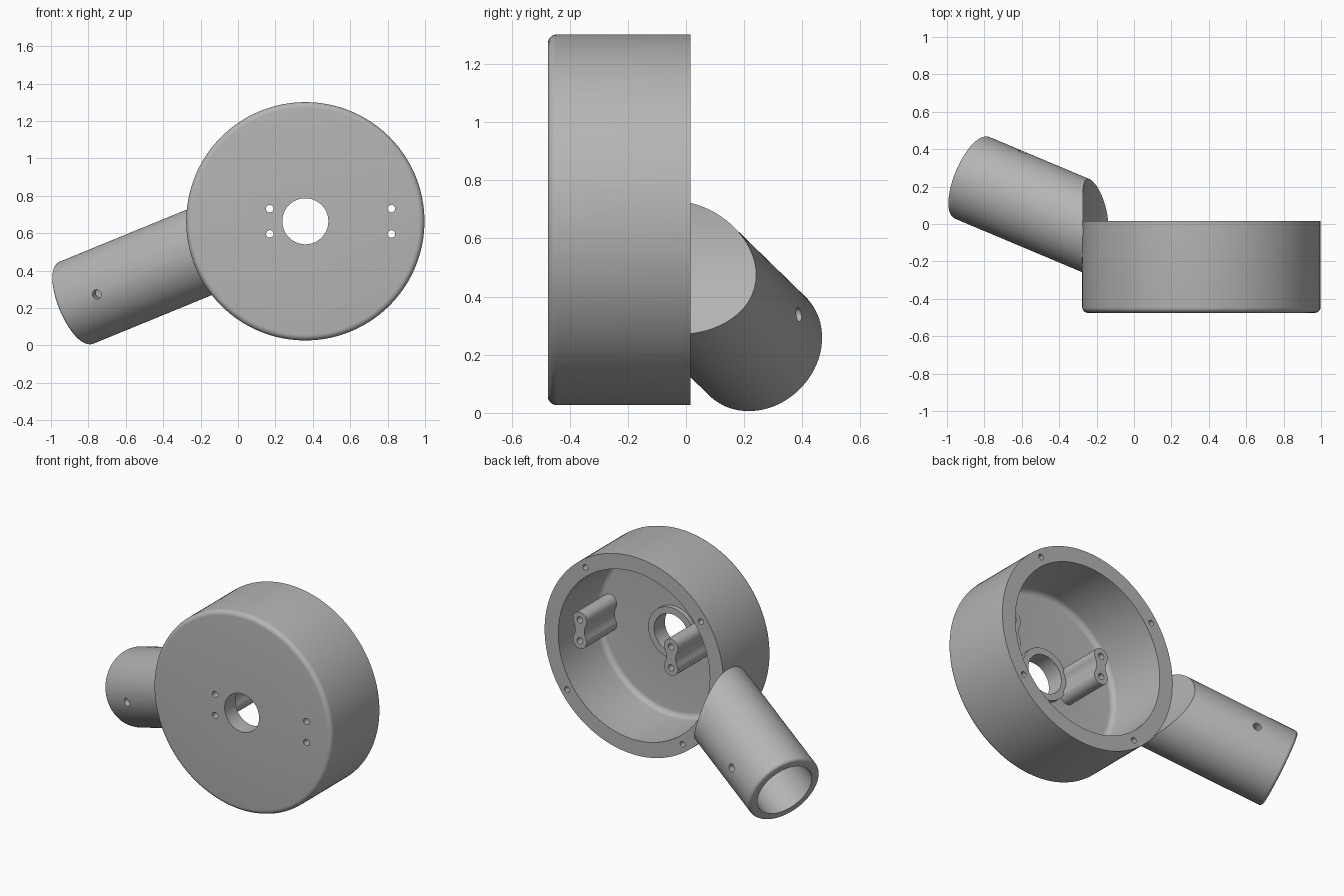
import bpy, bmesh, math
from mathutils import Vector, Matrix

if "Cube" in bpy.data.objects:
    bpy.data.objects.remove(bpy.data.objects["Cube"])

CX, CZ = 0.36, 0.664            # drum axis (runs along y)
FRONT, BACK = -0.475, 0.015     # drum depth range
R = 0.637                       # drum outer radius
FLOOR = -0.395                  # inside of the front wall

grey = bpy.data.materials.new("plain grey")
grey.diffuse_color = (0.46, 0.46, 0.46, 1)
grey.use_nodes = True
grey.node_tree.nodes["Principled BSDF"].inputs["Base Color"].default_value = grey.diffuse_color


def make(name, bm):
    bmesh.ops.remove_doubles(bm, verts=bm.verts, dist=1e-6)
    bmesh.ops.recalc_face_normals(bm, faces=bm.faces)
    me = bpy.data.meshes.new(name)
    bm.to_mesh(me)
    bm.free()
    me.materials.append(grey)
    ob = bpy.data.objects.new(name, me)
    bpy.context.collection.objects.link(ob)
    return ob


def frame(origin, axis):
    """Matrix taking local z to the given axis at the origin."""
    return Matrix.Translation(origin) @ Vector(axis).to_track_quat('Z', 'Y').to_matrix().to_4x4()


def fillet(cx, cy, r, a0, a1, n=6):
    return [(cx + r * math.cos(math.radians(a0 + (a1 - a0) * i / n)),
             cy + r * math.sin(math.radians(a0 + (a1 - a0) * i / n))) for i in range(n + 1)]


def lathe(name, profile, matrix, closed, seg=128):
    """Revolve (radius, height) points about the local z axis."""
    bm = bmesh.new()
    vs = [bm.verts.new((r, 0, h)) for r, h in profile]
    pairs = list(zip(vs, vs[1:])) + ([(vs[-1], vs[0])] if closed else [])
    edges = [bm.edges.new(p) for p in pairs]
    bmesh.ops.spin(bm, geom=vs + edges, cent=(0, 0, 0), axis=(0, 0, 1),
                   angle=2 * math.pi, steps=seg, use_merge=True)
    bm.transform(matrix)
    return make(name, bm)


def rod(start, end, r, seg=24):
    """Cylinder cutter between two points."""
    start, end = Vector(start), Vector(end)
    bm = bmesh.new()
    bmesh.ops.create_cone(bm, cap_ends=True, segments=seg, radius1=r, radius2=r,
                          depth=(end - start).length,
                          matrix=frame((start + end) / 2, end - start))
    ob = make("cutter", bm)
    ob.hide_render = True
    return ob


def cut(ob, cutters):
    for c in cutters:
        m = ob.modifiers.new("cut", 'BOOLEAN')
        m.operation, m.solver, m.object = 'DIFFERENCE', 'EXACT', c
    dg = bpy.context.evaluated_depsgraph_get()
    me = bpy.data.meshes.new_from_object(ob.evaluated_get(dg))
    ob.modifiers.clear()
    ob.data = me
    for c in cutters:
        bpy.data.objects.remove(c)


def smooth(ob):
    bpy.ops.object.select_all(action='DESELECT')
    ob.select_set(True)
    bpy.context.view_layer.objects.active = ob
    bpy.ops.object.shade_smooth_by_angle(angle=math.radians(30))


# drum: open at the back, centre hole with raised ring, rounded front edge
profile = ([(0.123, FRONT)] + fillet(R - 0.03, FRONT + 0.03, 0.03, -90, 0)
           + [(R, BACK), (0.54, BACK)]
           + fillet(0.505, FLOOR + 0.035, 0.035, 0, -90)
           + [(0.165, FLOOR), (0.165, FLOOR + 0.03), (0.123, FLOOR + 0.03)])
drum = lathe("drum_housing", profile, frame((CX, 0, CZ), (0, 1, 0)), True)

# screw holes in the rim, and the front holes that run on through the posts
POSTS = (0.17, 0.82)
HOLE_Z = 0.0675
cutters = []
for k in range(4):
    a = math.radians(54 + 90 * k)
    x, z = CX + 0.59 * math.cos(a), CZ + 0.59 * math.sin(a)
    cutters.append(rod((x, BACK - 0.2, z), (x, BACK + 0.1, z), 0.018))


def post_drills(x):
    return [rod((x, -0.6, CZ + s * HOLE_Z), (x, 0.1, CZ + s * HOLE_Z), 0.02) for s in (-1, 1)]


for px in POSTS:
    cutters += post_drills(px)
cut(drum, cutters)
smooth(drum)

# mounting posts: waisted section with a lobe around each hole
for i, px in enumerate(POSTS):
    half = fillet(0, HOLE_Z, 0.05, -30, 210, 20)
    zw = half[0][1]
    waist = [(-0.033 - 0.0103 * t * t, zw * t) for t in (0.75, 0.5, 0.25, 0, -0.25, -0.5, -0.75)]
    half += waist
    outline = half + [(-x, -z) for x, z in half]
    bm = bmesh.new()
    face = bm.faces.new([bm.verts.new((px + x, FLOOR - 0.01, CZ + z)) for x, z in outline])
    ext = bmesh.ops.extrude_face_region(bm, geom=[face], use_keep_orig=True)
    bmesh.ops.translate(bm, vec=(0, -0.09 - FLOOR + 0.01, 0),
                        verts=[v for v in ext["geom"] if isinstance(v, bmesh.types.BMVert)])
    post = make(f"mounting_post_{i + 1}", bm)
    cut(post, post_drills(px))
    smooth(post)

# handle socket: slanted tube, trimmed where it meets the drum cylinder
END = Vector((-0.88, 0.253, 0.222))
AXIS = Vector((0.863, -0.363, 0.354)).normalized()
RA = 0.237
tube = ([(0, 0.5), (0.183, 0.5), (0.183, 0)]
        + fillet(RA - 0.02, 0.02, 0.02, -90, 0) + [(RA, 1.0), (0, 1.0)])
socket = lathe("handle_socket", tube, frame(END, AXIS), False, 96)
y = Vector((0, 1, 0))
pin = (y - AXIS * y.dot(AXIS)).normalized()
mid = END + AXIS * 0.237
cut(socket, [rod((CX, -0.8, CZ), (CX, 0.8, CZ), R - 0.003, 128),
             rod(mid - pin * 0.4, mid + pin * 0.4, 0.025)])
smooth(socket)
